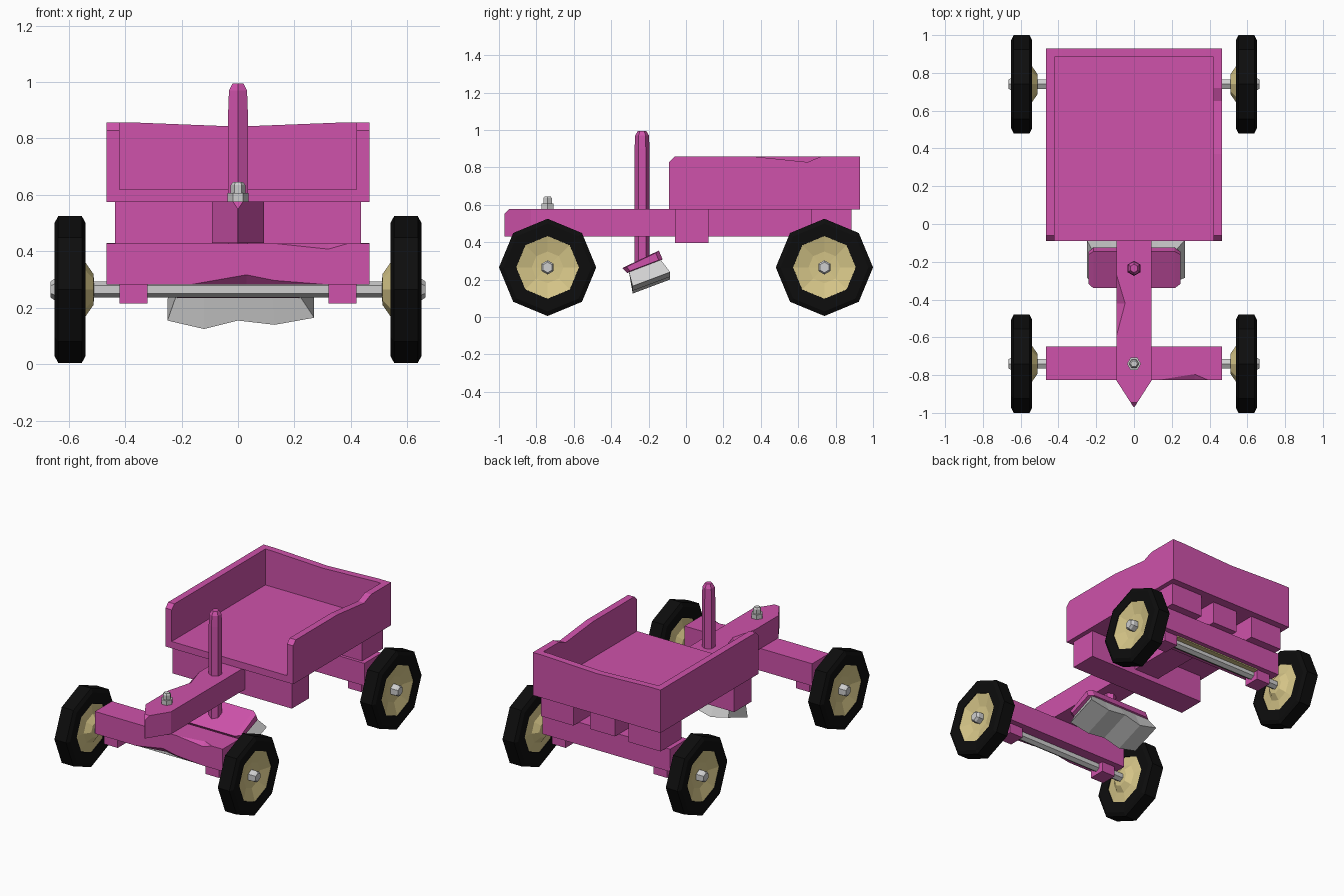
import bpy, bmesh, math
from mathutils import Vector

if "Cube" in bpy.data.objects:
    bpy.data.objects.remove(bpy.data.objects["Cube"])


def material(name, rgb):
    m = bpy.data.materials.new(name)
    m.diffuse_color = (*rgb, 1)
    m.use_nodes = True
    m.node_tree.nodes["Principled BSDF"].inputs["Base Color"].default_value = m.diffuse_color
    return m


PINK = material("pink paint", (0.62, 0.085, 0.405))
STEEL = material("steel", (0.62, 0.62, 0.62))
BLACK = material("black rubber", (0.004, 0.004, 0.004))
CREAM = material("cream hub", (0.68, 0.57, 0.25))


def finish(name, bm, mat):
    bmesh.ops.remove_doubles(bm, verts=bm.verts, dist=0.0005)
    bmesh.ops.recalc_face_normals(bm, faces=bm.faces)
    me = bpy.data.meshes.new(name)
    bm.to_mesh(me)
    bm.free()
    me.materials.append(mat)
    ob = bpy.data.objects.new(name, me)
    bpy.context.collection.objects.link(ob)
    return ob


def loft(name, rings, mat, closed=False):
    """Skin a list of equal-length point rings, capping the ends unless closed."""
    bm = bmesh.new()
    vs = [[bm.verts.new(p) for p in r] for r in rings]
    n = len(rings[0])
    pairs = list(zip(vs, vs[1:])) + ([(vs[-1], vs[0])] if closed else [])
    for a, b in pairs:
        for i in range(n):
            j = (i + 1) % n
            bm.faces.new((a[i], a[j], b[j], b[i]))
    if not closed:
        bm.faces.new(vs[0])
        bm.faces.new(vs[-1])
    return finish(name, bm, mat)


def box(name, x, y, z, mat=PINK):
    rings = [[(a, y[0], z[0]), (a, y[1], z[0]), (a, y[1], z[1]), (a, y[0], z[1])] for a in x]
    return loft(name, rings, mat)


def lathe(name, profile, sides, axis, centre, mat, closed=False, turn=0):
    """Turn (radius, distance) pairs around the x or z axis."""
    rings = []
    for r, d in profile:
        ring = []
        for k in range(sides):
            t = math.tau * k / sides + turn
            a, b = r * math.cos(t), r * math.sin(t)
            p = Vector((d, a, b)) if axis == "x" else Vector((a, b, d))
            ring.append(p + Vector(centre))
        rings.append(ring)
    return loft(name, rings, mat, closed)


# Wheels, hubs and axles
for end, y in (("front", -0.74), ("rear", 0.74)):
    c = (0, y, 0.265)
    for side, s in (("left", -1), ("right", 1)):
        tyre = [(0.16, 0.545), (0.235, 0.54), (0.26, 0.553), (0.26, 0.637), (0.235, 0.65), (0.168, 0.645)]
        hub = [(0.03, 0.51), (0.055, 0.512), (0.095, 0.54), (0.17, 0.552), (0.17, 0.642), (0.085, 0.618), (0.03, 0.615)]
        lathe(f"{end}_{side}_tyre", [(r, s * d) for r, d in tyre], 8, "x", c, BLACK, True)
        lathe(f"{end}_{side}_hub", [(r, s * d) for r, d in hub], 8, "x", c, CREAM)
        nut = [(0.038, 0.61), (0.038, 0.65), (0.028, 0.664)]
        lathe(f"{end}_{side}_nut", [(r, s * d) for r, d in nut], 6, "x", c, STEEL, turn=math.pi / 6 * 3)
        # Bracket that holds the axle under the beam
        box(f"{end}_{side}_bracket", (s * 0.32, s * 0.42), (y - 0.055, y + 0.055), (0.215, 0.29))
    lathe(f"{end}_axle", [(0.029, -0.655), (0.029, 0.655)], 6, "x", c, STEEL, turn=math.pi / 2)


# Front axle beam, with a chip in its top edge and one in its bottom edge
def beam_ring(x, top=0.0, low=0.0):
    y0, y1, z0, z1 = -0.825, -0.648, 0.282, 0.428
    return [(x, y1, z0), (x, y1, z1), (x, y0 + 1.5 * top, z1), (x, y0, z1 - top),
            (x, y0, z0 + low), (x, y0 + low, z0)]


loft("front_beam", [beam_ring(-0.465), beam_ring(-0.17), beam_ring(0.03, 0, 0.035), beam_ring(0.13, 0, 0.015),
                    beam_ring(0.32, 0.02), beam_ring(0.39), beam_ring(0.465)], PINK)

# Rear axle beam, its underside strip and the blocks that carry the bed
box("rear_beam", (-0.465, 0.465), (0.65, 0.83), (0.282, 0.43))
box("rear_beam_strip", (-0.32, 0.32), (0.68, 0.80), (0.274, 0.283), CREAM)
for side, s in (("left", -1), ("right", 1)):
    box(f"rear_{side}_bed_block", (s * 0.2, s * 0.435), (0.67, 0.885), (0.428, 0.576))
box("front_bed_block", (-0.435, 0.435), (-0.06, 0.12), (0.395, 0.576))


# Central spine with a pointed nose and a chip on its left edge
def spine_ring(y, w, top=0.576, chip=0.0):
    return [(-w, y, 0.43), (w, y, 0.43), (w, y, top), (-w + chip, y, top), (-w, y, top - chip)]


loft("spine", [spine_ring(-0.97, 0.002, 0.552), spine_ring(-0.945, 0.018), spine_ring(-0.83, 0.092),
               spine_ring(-0.59, 0.092), spine_ring(-0.42, 0.092, 0.576, 0.045),
               spine_ring(-0.27, 0.092), spine_ring(0.87, 0.092)], PINK)

# Pivot bolt on the nose
lathe("pivot_nut", [(0.037, 0.57), (0.037, 0.606)], 6, "z", (0, -0.74, 0), STEEL)
lathe("pivot_bolt", [(0.026, 0.60), (0.026, 0.635), (0.018, 0.645)], 6, "z", (0, -0.74, 0), STEEL)

# Open-fronted bed: floor, side walls, back wall
box("bed_floor", (-0.465, 0.465), (-0.09, 0.93), (0.575, 0.62))
plain = [(-0.09, 0.62), (-0.09, 0.828), (-0.062, 0.857), (0.885, 0.857), (0.885, 0.62)]
chipped = plain[:3] + [(0.37, 0.857), (0.65, 0.828), (0.72, 0.857)] + plain[3:]
for side, s, outline in (("left", -1, plain), ("right", 1, chipped)):
    loft(f"bed_{side}_wall", [[(s * x, y, z) for y, z in outline] for x in (0.42, 0.465)], PINK)
back = [(-0.465, 0.62), (-0.465, 0.857), (-0.38, 0.857), (0, 0.842), (0.38, 0.857), (0.465, 0.857), (0.465, 0.62)]
loft("bed_back_wall", [[(x, y, z) for x, z in back] for y in (0.885, 0.93)], PINK)

# Brake lever
lathe("lever", [(0.04, 0.28), (0.04, 0.90), (0.037, 0.97), (0.022, 0.995)], 6, "z", (0, -0.235, 0), PINK,
      turn=math.pi / 2)

# Tilted brush back with narrowed ends
plate = [(-0.34, 0.262), (-0.145, 0.355), (-0.125, 0.307), (-0.315, 0.235)]


def plate_ring(x, k):
    return [(x, -0.23 + (y + 0.23) * k, 0.29 + (z - 0.29) * k) for y, z in plate]


loft("brush_back", [plate_ring(-0.24, 0.8), plate_ring(-0.215, 1), plate_ring(0.215, 1), plate_ring(0.245, 0.8)], PINK)

# Steel-grey bristles flaring down and back, with an uneven lower edge
rings = []
for x, x_low, low in ((-0.22, -0.25, 0.155), (-0.12, -0.12, 0.125), (0, 0, 0.155),
                      (0.12, 0.13, 0.14), (0.22, 0.27, 0.165)):
    rings.append([(x, -0.305, 0.24), (x, -0.14, 0.312), (x_low, -0.085, low + 0.075), (x_low, -0.285, low)])
loft("brush_bristles", rings, STEEL)
